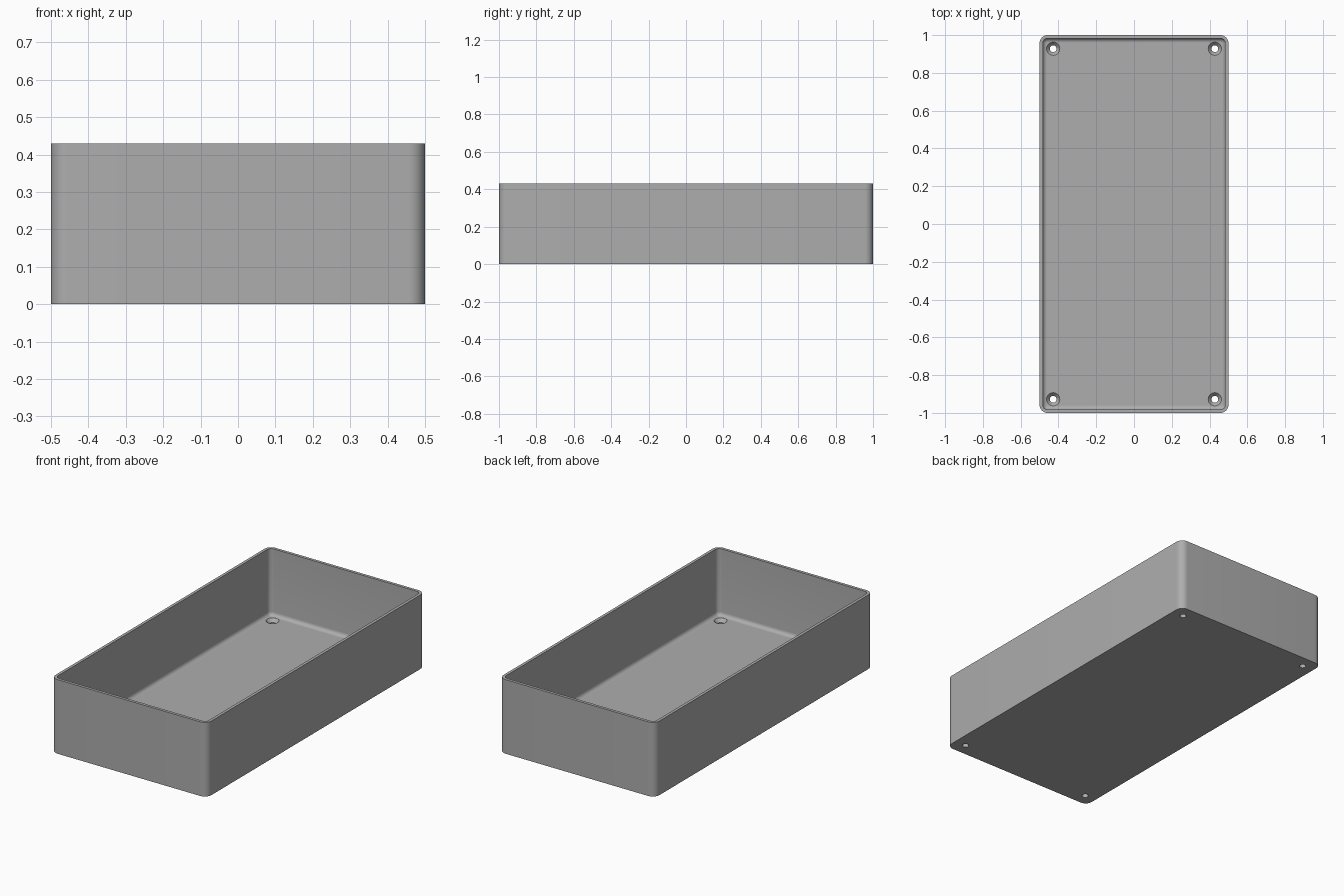
import bpy, bmesh
from math import cos, sin, pi, radians

old = bpy.data.objects.get("Cube")
if old:
    bpy.data.objects.remove(old, do_unlink=True)

HX, HY, HEIGHT = 0.5, 1.0, 0.43
WALL, FLOOR, CORNER = 0.017, 0.043, 0.043
FILLET, STEPS = 0.022, 10

grey = bpy.data.materials.new("plain_grey")
grey.use_nodes = True
colour = (0.42, 0.42, 0.42, 1)
grey.diffuse_color = colour
grey.node_tree.nodes["Principled BSDF"].inputs["Base Color"].default_value = colour


def finish(name, bm):
    bmesh.ops.recalc_face_normals(bm, faces=bm.faces)
    mesh = bpy.data.meshes.new(name)
    bm.to_mesh(mesh)
    bm.free()
    obj = bpy.data.objects.new(name, mesh)
    bpy.context.collection.objects.link(obj)
    mesh.materials.append(grey)
    return obj


def rounded_ring(bm, inset, z):
    """Rounded rectangle, set in from the outer wall."""
    r = max(CORNER - inset, 0.004)
    cx, cy = HX - inset - r, HY - inset - r
    ring = []
    for q, (sx, sy) in enumerate([(1, 1), (-1, 1), (-1, -1), (1, -1)]):
        for i in range(STEPS + 1):
            a = (q + i / STEPS) * pi / 2
            ring.append(bm.verts.new((sx * cx + r * cos(a), sy * cy + r * sin(a), z)))
    return ring


def loft(bm, rings):
    for a, b in zip(rings, rings[1:]):
        n = len(a)
        for i in range(n):
            j = (i + 1) % n
            bm.faces.new((a[i], a[j], b[j], b[i]))
    bm.faces.new(rings[0])
    bm.faces.new(rings[-1])


# Open tray: outer wall, rim, inner wall, floor fillet, floor
bm = bmesh.new()
section = [(0, 0), (0, HEIGHT), (WALL, HEIGHT)]
for i in range(7):
    a = i / 6 * pi / 2
    section.append((WALL + FILLET * (1 - cos(a)), FLOOR + FILLET * (1 - sin(a))))
loft(bm, [rounded_ring(bm, inset, z) for inset, z in section])
tray = finish("tray", bm)

# Countersunk screw holes through the floor corners
bm = bmesh.new()
for sx in (-1, 1):
    for sy in (-1, 1):
        rings = []
        for r, z in [(0.018, -0.02), (0.018, 0.024), (0.035, FLOOR), (0.035, FLOOR + 0.05)]:
            rings.append([bm.verts.new((sx * 0.428 + r * cos(k * pi / 16),
                                        sy * 0.928 + r * sin(k * pi / 16), z))
                          for k in range(32)])
        loft(bm, rings)
        # Shallow notch high in the inner corner
        rings = []
        for z in (0.305, 0.32):
            rings.append([bm.verts.new((sx * 0.46 + 0.018 * cos(k * pi / 8),
                                        sy * 0.96 + 0.018 * sin(k * pi / 8), z))
                          for k in range(16)])
        loft(bm, rings)
cutter = finish("screw_hole_cutter", bm)
cutter.hide_render = True
cutter.hide_set(True)

cut = tray.modifiers.new("screw_holes", 'BOOLEAN')
cut.operation = 'DIFFERENCE'
cut.solver = 'EXACT'
cut.object = cutter

# Bake the cut so that smoothing follows the final edges
bpy.ops.object.select_all(action='DESELECT')
bpy.context.view_layer.objects.active = tray
tray.select_set(True)
bpy.ops.object.modifier_apply(modifier=cut.name)
bpy.data.objects.remove(cutter, do_unlink=True)
bpy.ops.object.shade_smooth_by_angle(angle=radians(30))
